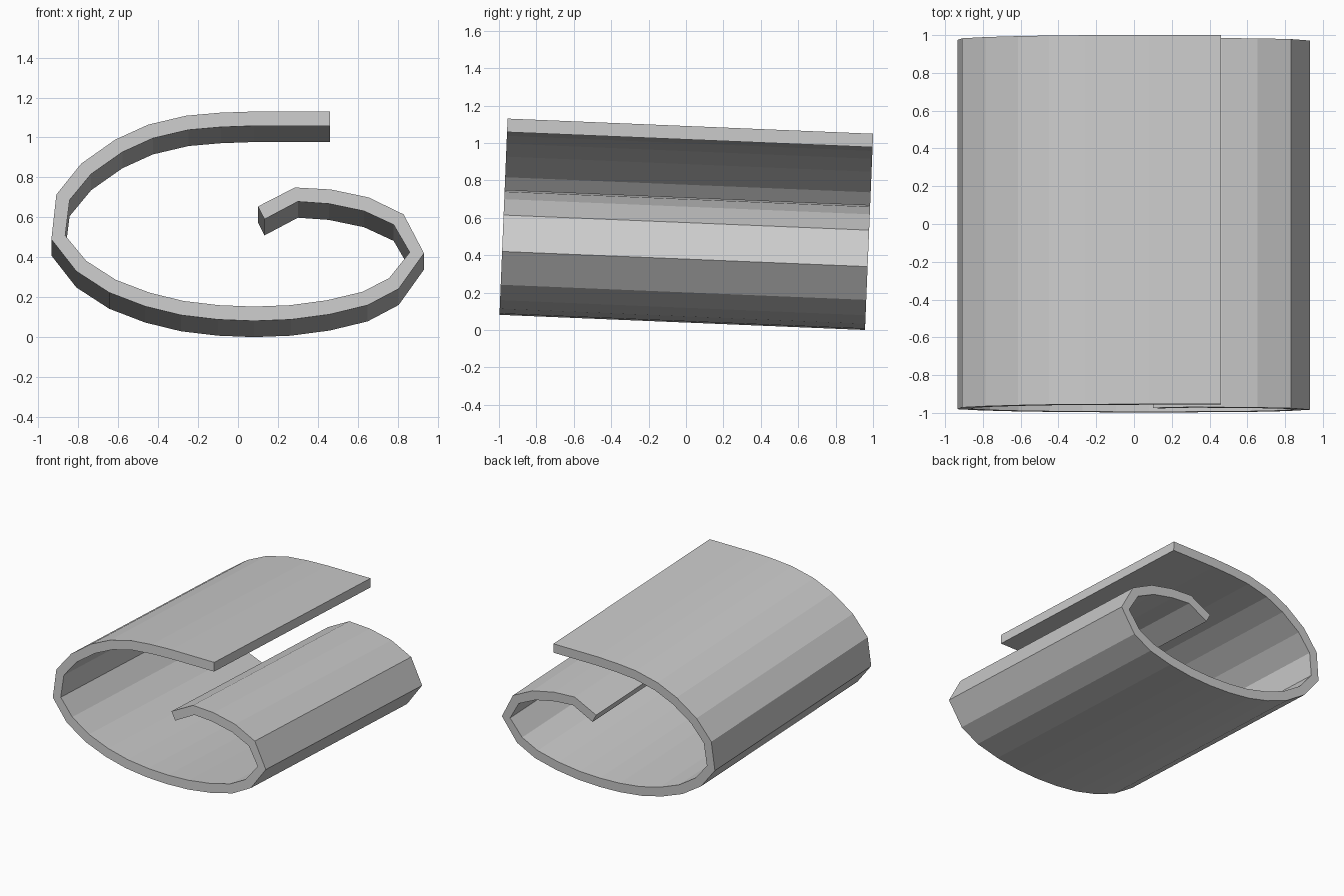
import bpy
import bmesh

if "Cube" in bpy.data.objects:
    bpy.data.objects.remove(bpy.data.objects["Cube"])

HALF_LENGTH = 0.978   # half of the extrusion length
THICKNESS = 0.072     # sheet thickness
TILT = 0.0414         # front end is raised slightly

# Outer line of the scroll seen from the front (x, z), from top lip to curled end
profile = [
    (0.46, 1.131), (0.08, 1.131), (-0.09, 1.125), (-0.26, 1.11), (-0.45, 1.065),
    (-0.615, 0.99), (-0.785, 0.87), (-0.91, 0.715), (-0.935, 0.49),
    (-0.81, 0.33), (-0.645, 0.223), (-0.465, 0.154), (-0.285, 0.11),
    (-0.10, 0.088), (0.08, 0.081), (0.265, 0.088), (0.46, 0.114),
    (0.65, 0.16), (0.805, 0.242), (0.932, 0.42), (0.83, 0.615),
    (0.655, 0.70), (0.465, 0.74), (0.285, 0.75), (0.10, 0.655),
]

# Strip of flat faces following the profile, normals pointing outward
bm = bmesh.new()
front = [bm.verts.new((x, -HALF_LENGTH, z)) for x, z in profile]
back = [bm.verts.new((x, HALF_LENGTH, z)) for x, z in profile]
for i in range(len(profile) - 1):
    bm.faces.new((back[i], back[i + 1], front[i + 1], front[i]))
mesh = bpy.data.meshes.new("curled_sheet")
bm.to_mesh(mesh)
bm.free()

sheet = bpy.data.objects.new("curled_sheet", mesh)
bpy.context.collection.objects.link(sheet)

# Give the sheet its thickness, inward from the outer line
solid = sheet.modifiers.new("thickness", 'SOLIDIFY')
solid.thickness = THICKNESS
solid.offset = -1

# Slight tilt, resting on the ground at the back edge
sheet.rotation_euler.x = -TILT
sheet.location = (0, -0.0235, -0.0405)
